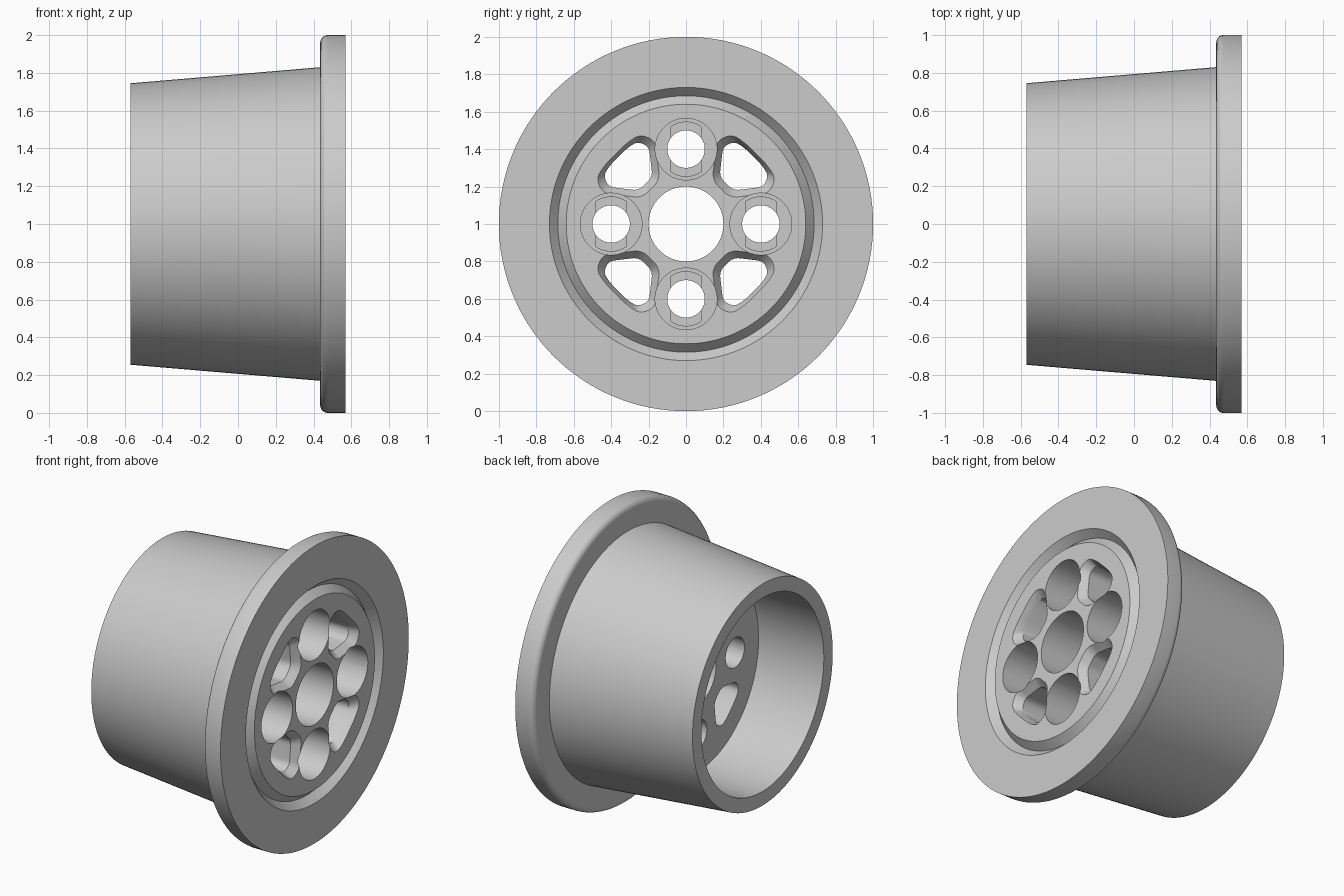
import bpy, bmesh, math
from mathutils import Vector

if "Cube" in bpy.data.objects:
    bpy.data.objects.remove(bpy.data.objects["Cube"])

# Single plain grey
grey = bpy.data.materials.new("light grey")
grey.use_nodes = True
color = (0.6, 0.6, 0.6, 1)
grey.diffuse_color = color
grey.node_tree.nodes["Principled BSDF"].inputs["Base Color"].default_value = color

AXIS_Z = 1.0
FACE, FLOOR, REAR = 0.57, -0.085, -0.57


def make_object(name, bm):
    bmesh.ops.recalc_face_normals(bm, faces=bm.faces[:])
    mesh = bpy.data.meshes.new(name)
    bm.to_mesh(mesh)
    bm.free()
    mesh.materials.append(grey)
    obj = bpy.data.objects.new(name, mesh)
    bpy.context.collection.objects.link(obj)
    return obj


def lathe(name, profile, steps=128):
    """Turn a closed (x, radius) profile around the wheel axis."""
    bm = bmesh.new()
    rings = []
    for i in range(steps):
        a = math.tau * i / steps
        rings.append([bm.verts.new((x, r * math.cos(a), AXIS_Z + r * math.sin(a)))
                      for x, r in profile])
    n = len(profile)
    for i in range(steps):
        a, b = rings[i], rings[(i + 1) % steps]
        for j in range(n):
            k = (j + 1) % n
            bm.faces.new((a[j], a[k], b[k], b[j]))
    return make_object(name, bm)


def loft(name, sections):
    """Capped solid through (x, outline) sections running along the axis."""
    bm = bmesh.new()
    rings = [[bm.verts.new((x, p[0], AXIS_Z + p[1])) for p in pts] for x, pts in sections]
    n = len(rings[0])
    for a, b in zip(rings, rings[1:]):
        for j in range(n):
            k = (j + 1) % n
            bm.faces.new((a[j], a[k], b[k], b[j]))
    bm.faces.new(rings[0])
    bm.faces.new(rings[-1])
    return make_object(name, bm)


def circle(center, r, steps=48, limit=1.0):
    """Circle outline, optionally flattened on both sides."""
    pts = []
    for i in range(steps):
        a = math.tau * (i + 0.5) / steps
        y = max(-limit, min(limit, r * math.cos(a)))
        pts.append((center[0] + y, center[1] + r * math.sin(a)))
    return pts


def rounded(corners, cut=0.045, steps=6):
    """Polygon outline with each corner replaced by a small curve."""
    pts = []
    for i, c in enumerate(corners):
        p, q = corners[i - 1], corners[(i + 1) % len(corners)]
        a = c + (p - c).normalized() * min(cut, (p - c).length * 0.45)
        b = c + (q - c).normalized() * min(cut, (q - c).length * 0.45)
        for s in range(steps + 1):
            t = s / steps
            pts.append(a * (1 - t) ** 2 + c * 2 * t * (1 - t) + b * t * t)
    return pts


def carve(target, cutter):
    mod = target.modifiers.new("cut", 'BOOLEAN')
    mod.operation = 'DIFFERENCE'
    mod.solver = 'EXACT'
    mod.object = cutter
    bpy.context.view_layer.objects.active = target
    bpy.ops.object.modifier_apply(modifier=mod.name)
    bpy.data.objects.remove(cutter)


# Body: tapered barrel, rounded flange, V groove, hub disc and rear cavity
fillet = [(0.475 - 0.04 * math.cos(a), 0.96 + 0.04 * math.sin(a))
          for a in [math.pi / 2 * i / 6 for i in range(7)]]
profile = ([(REAR, 0.65), (REAR, 0.745), (0.435, 0.83)] + fillet +
           [(FACE, 1.0), (FACE, 0.73), (0.52, 0.685), (FACE, 0.64),
            (FACE, 0.2), (FLOOR, 0.2), (FLOOR, 0.65)])
wheel = lathe("wheel_body", profile)

# Four bolt holes: deep counterbore, flat-sided pocket, through hole
for i in range(4):
    a = i * math.pi / 2
    c = (0.4 * math.cos(a), 0.4 * math.sin(a))
    for outline, depth in ((circle(c, 0.165), 0.17),
                           (circle(c, 0.145, limit=0.08), 0.09),
                           (circle(c, 0.1), -0.3)):
        carve(wheel, loft("hole_cutter", [(depth, outline), (0.7, outline)]))

# Four rounded windows between the bolt holes, with a chamfered rim
half = [Vector(p) for p in ((0.235, 0.14), (0.445, 0.165), (0.48, 0.245), (0.432, 0.318))]
corners = half + [Vector((p.y, p.x)) for p in reversed(half)]
outer = rounded(corners)
middle = Vector((0.31, 0.31))


def window(scale, sy, sz):
    pts = [middle + (p - middle) * scale for p in outer]
    return [(p.x * sy, p.y * sz) for p in pts]


for sy in (1, -1):
    for sz in (1, -1):
        carve(wheel, loft("window_cutter", [
            (-0.3, window(0.77, sy, sz)),
            (FACE - 0.05, window(0.77, sy, sz)),
            (FACE + 0.01, window(1.046, sy, sz))]))

# Smooth turned surfaces with crisp edges
bpy.ops.object.select_all(action='DESELECT')
wheel.select_set(True)
bpy.context.view_layer.objects.active = wheel
bpy.ops.object.shade_smooth_by_angle(angle=math.radians(30))
